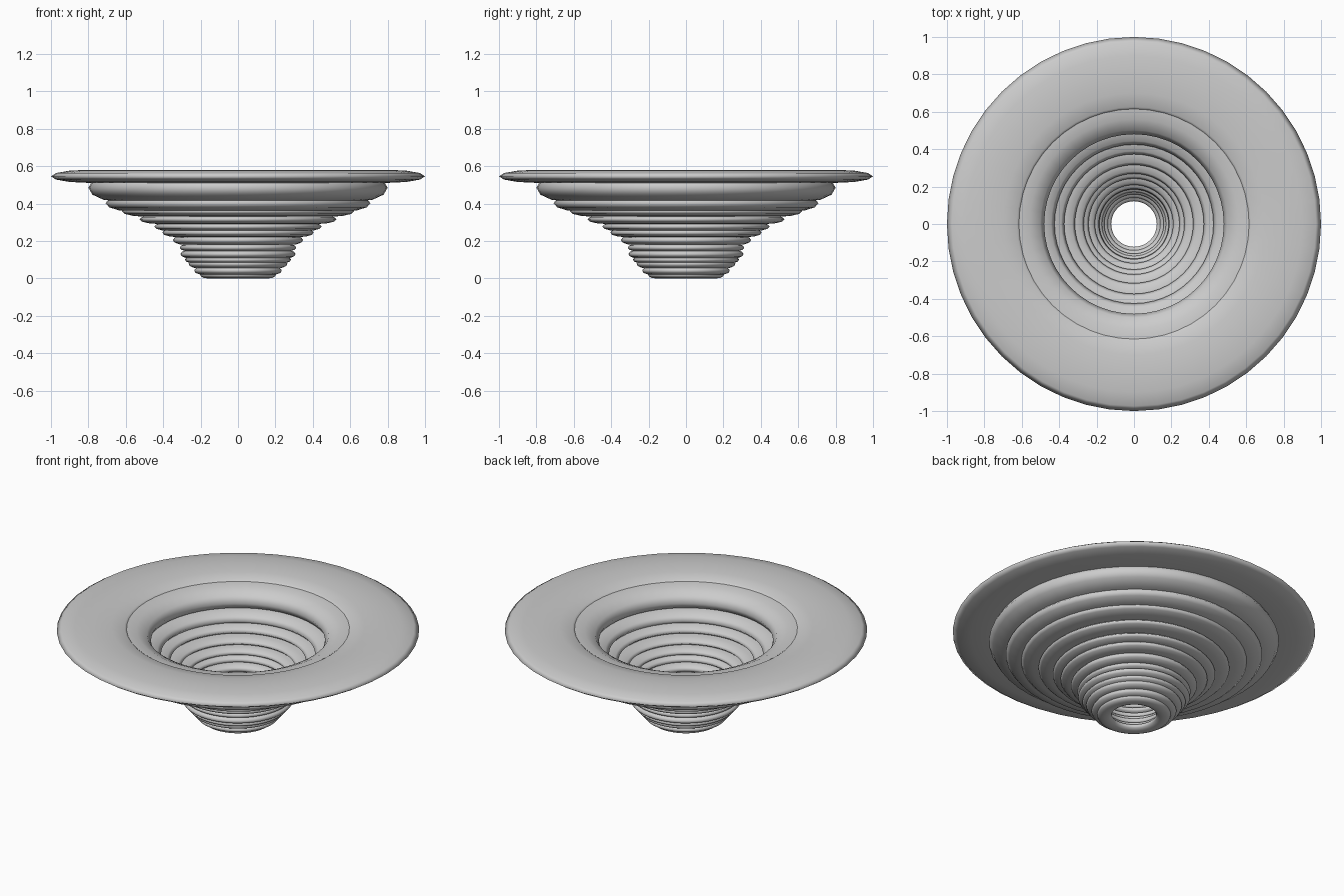
import bpy

# outer radius, centre height, half thickness of each stacked ring
rings = [
    (1.000, 0.546, 0.035),
    (0.800, 0.485, 0.074),
    (0.708, 0.403, 0.045),
    (0.622, 0.360, 0.030),
    (0.527, 0.316, 0.025),
    (0.448, 0.277, 0.024),
    (0.405, 0.245, 0.024),
    (0.348, 0.205, 0.026),
    (0.312, 0.165, 0.022),
    (0.308, 0.130, 0.024),
    (0.264, 0.078, 0.024),
    (0.284, 0.100, 0.020),
    (0.234, 0.042, 0.022),
    (0.203, 0.020, 0.020),
]

# each ring is a flattened torus with a 4:1 radius ratio
for i, (outer, z, half) in enumerate(rings):
    R = outer * 0.8
    r = outer * 0.2
    bpy.ops.mesh.primitive_torus_add(major_radius=R, minor_radius=r,
                                     major_segments=48, minor_segments=12,
                                     location=(0, 0, z))
    ob = bpy.context.object
    ob.name = "brim_ring" if i == 0 else f"funnel_ring_{i}"
    ob.scale.z = half / r
    bpy.ops.object.transform_apply(location=False, rotation=False, scale=True)
    bpy.ops.object.shade_smooth()
